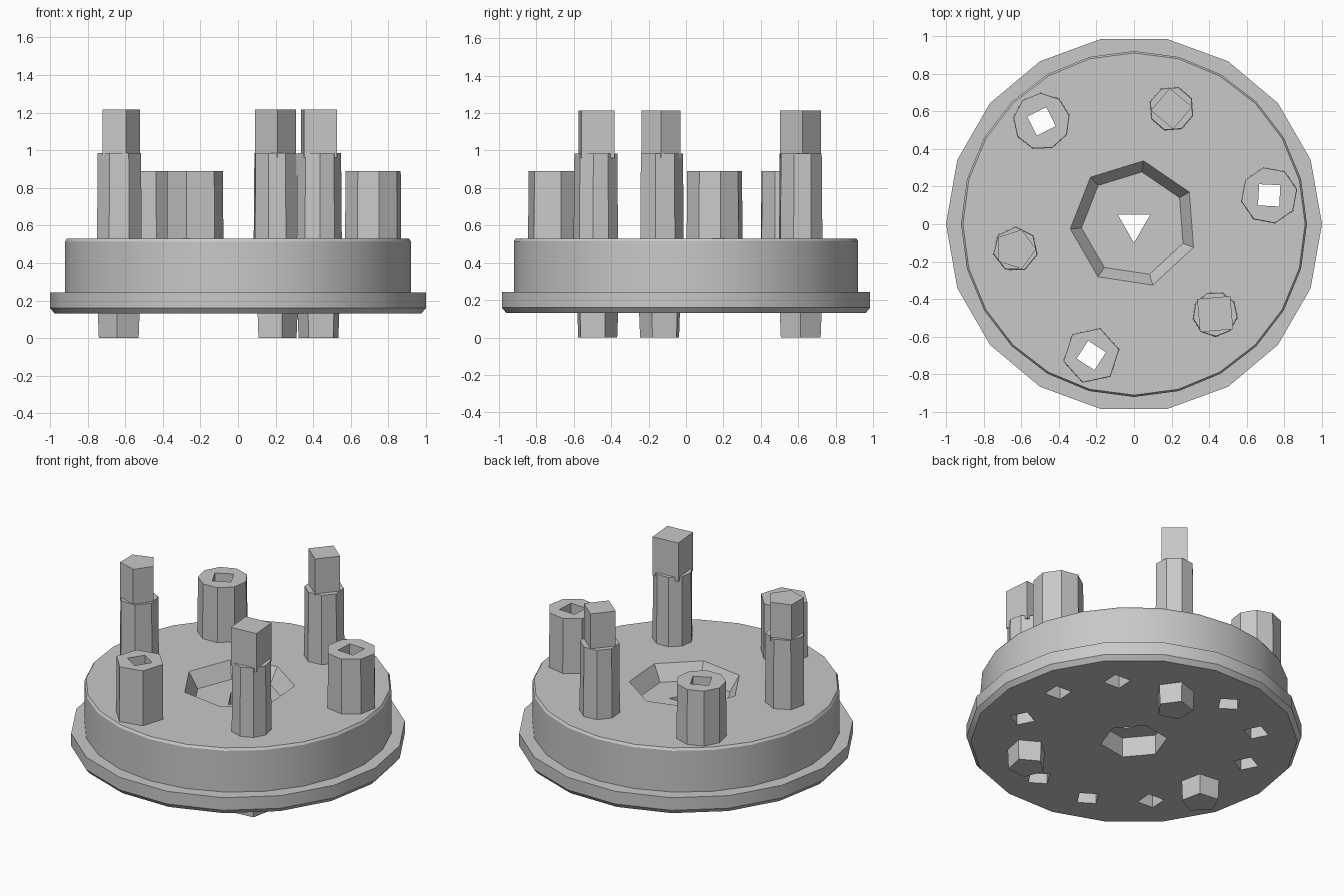
import bpy, bmesh
from math import radians, cos, sin, pi

cube = bpy.data.objects.get("Cube")
if cube:
    bpy.data.objects.remove(cube, do_unlink=True)

grey = bpy.data.materials.new("plain_grey")
grey.use_nodes = True
grey.diffuse_color = (0.58, 0.58, 0.58, 1)
grey.node_tree.nodes["Principled BSDF"].inputs["Base Color"].default_value = (0.58, 0.58, 0.58, 1)


def prism(name, sections, sides, x=0, y=0, turn=0):
    """Closed solid lofted through (height, radius) rings."""
    bm = bmesh.new()
    rings = []
    for z, r in sections:
        angles = [radians(turn) + 2 * pi * i / sides for i in range(sides)]
        rings.append([bm.verts.new((x + r * cos(a), y + r * sin(a), z)) for a in angles])
    for low, high in zip(rings, rings[1:]):
        for i in range(sides):
            j = (i + 1) % sides
            bm.faces.new((low[i], low[j], high[j], high[i]))
    bm.faces.new(rings[0][::-1])
    bm.faces.new(rings[-1])
    mesh = bpy.data.meshes.new(name)
    bm.to_mesh(mesh)
    bm.free()
    mesh.materials.append(grey)
    ob = bpy.data.objects.new(name, mesh)
    bpy.context.collection.objects.link(ob)
    return ob


def activate(ob):
    bpy.ops.object.select_all(action='DESELECT')
    ob.select_set(True)
    bpy.context.view_layer.objects.active = ob


def combine(target, other, operation, keep=False):
    activate(target)
    mod = target.modifiers.new("combine", 'BOOLEAN')
    mod.operation = operation
    mod.solver = 'EXACT'
    mod.object = other
    bpy.ops.object.modifier_apply(modifier=mod.name)
    if not keep:
        bpy.data.objects.remove(other, do_unlink=True)


def polar(r, degrees):
    return r * cos(radians(degrees)), r * sin(radians(degrees))


# Flanged disc
disc = prism("base_disc", [(0.13, 0.975), (0.16, 1.0), (0.243, 1.0)], 18)
body = prism("disc_body", [(0.2, 0.92), (0.515, 0.92), (0.53, 0.91)], 24)
combine(disc, body, 'UNION')

# Central pockets above and below, joined by a small triangular hole
combine(disc, prism("top_pocket", [(0.43, 0.28), (0.53, 0.34), (0.6, 0.34)], 7, turn=30), 'DIFFERENCE')
combine(disc, prism("bottom_pocket", [(0.05, 0.2), (0.26, 0.2)], 6, turn=10), 'DIFFERENCE')
combine(disc, prism("centre_hole", [(0.2, 0.1), (0.5, 0.1)], 3, turn=30), 'DIFFERENCE')

# Short tubes, bored right through the disc
for i, sides in enumerate((8, 9, 6)):
    angle = 12 + 120 * i
    x, y = polar(0.735, angle)
    tube = prism(f"tube_{i + 1}", [(0.5, 0.153), (0.89, 0.15)], sides, x, y, angle)
    bore = prism("bore", [(0.05, 0.08), (1.0, 0.08)], 4, x, y, angle + 30)
    combine(tube, bore, 'DIFFERENCE', keep=True)
    combine(disc, bore, 'DIFFERENCE')

# Blind holes in the underside, either side of each tube
for i in range(3):
    for side in (-30, 30):
        angle = 12 + 120 * i + side
        x, y = polar(0.72, angle)
        hole = prism("blind_hole", [(0.05, 0.08), (0.33, 0.08)], 4, x, y, angle)
        combine(disc, hole, 'DIFFERENCE')

# Tall pegs: shaft, narrower tip and a stub under the disc
pegs = [(72, 8, 4, 5, 0.11), (192, 7, 5, 0, 0.11), (312, 9, 4, 50, 0.125)]
for n, (angle, sides, tip_sides, turn, tip_r) in enumerate(pegs, 1):
    x, y = polar(0.645, angle)
    prism(f"peg_shaft_{n}", [(0.51, 0.122), (0.985, 0.118)], sides, x, y, angle)
    prism(f"peg_tip_{n}", [(0.96, tip_r), (1.215, tip_r)], tip_sides, x, y, turn)
    prism(f"peg_stub_{n}", [(0, 0.112), (0.15, 0.118)], 5, x, y, angle)

# Smooth the rims, keep the corners crisp
activate(disc)
bpy.ops.object.shade_smooth_by_angle(angle=radians(30))
